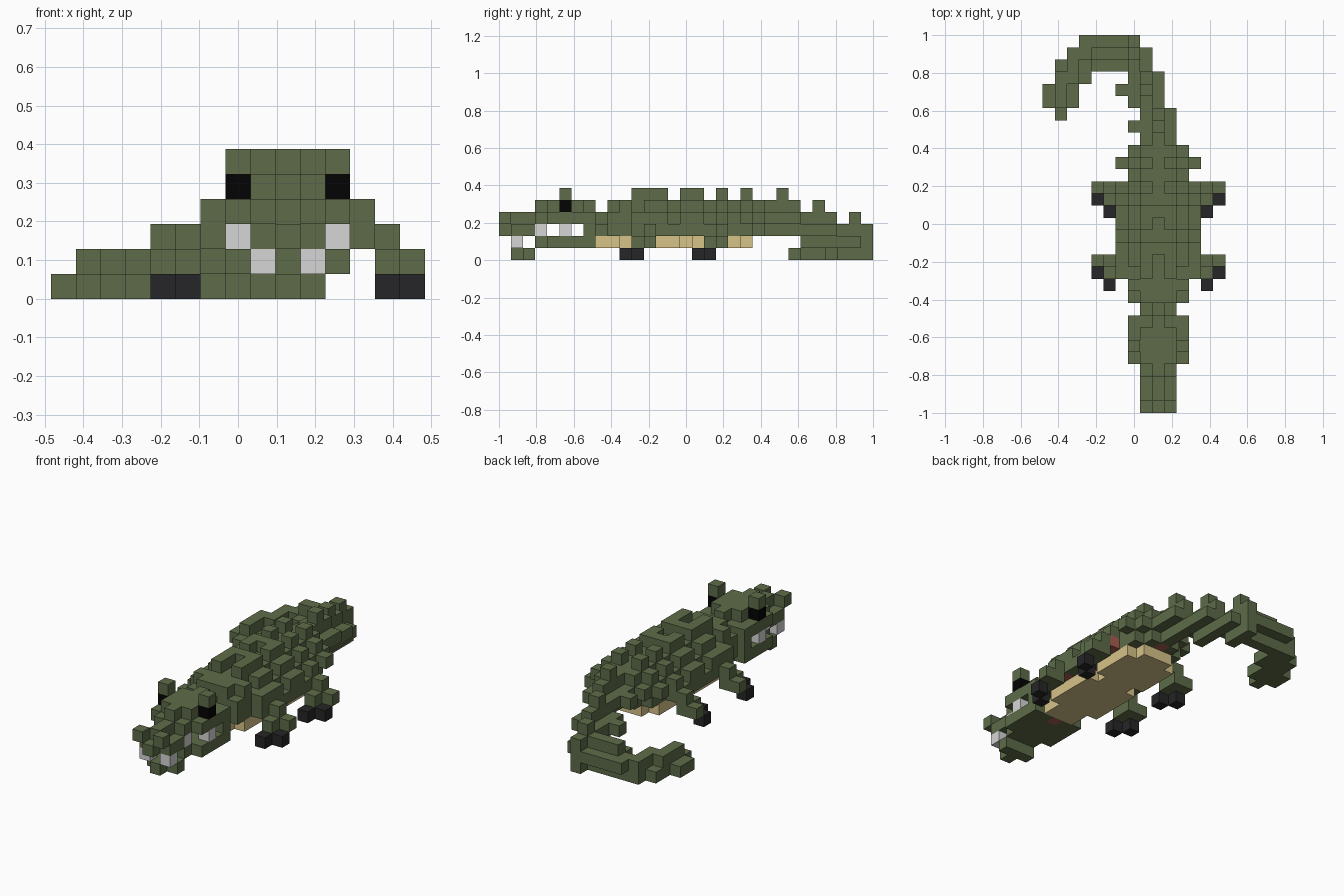
import bpy, bmesh

if "Cube" in bpy.data.objects:
    bpy.data.objects.remove(bpy.data.objects["Cube"], do_unlink=True)

U = 2 / 31      # block size
MID = 9         # block column of the body's centre line


def material(name, rgb):
    m = bpy.data.materials.new(name)
    m.use_nodes = True
    col = (*rgb, 1)
    m.diffuse_color = col
    bsdf = m.node_tree.nodes["Principled BSDF"]
    bsdf.inputs["Base Color"].default_value = col
    bsdf.inputs["Roughness"].default_value = 0.9
    return m


MATS = {
    "green": material("scale_green", (0.110, 0.148, 0.066)),
    "tan": material("belly_tan", (0.68, 0.54, 0.245)),
    "white": material("tooth_grey", (0.67, 0.67, 0.67)),
    "claw": material("claw_charcoal", (0.019, 0.019, 0.021)),
    "eye": material("eye_black", (0.001, 0.001, 0.001)),
    "red": material("flesh_red", (0.38, 0.11, 0.08)),
}

cells = {}      # (column, row, layer) -> (part, colour)


def block(part, colour, i, j, k):
    """Fill inclusive ranges of blocks; each range is a number or a pair."""
    spans = [(r, r) if isinstance(r, int) else r for r in (i, j, k)]
    for a in range(spans[0][0], spans[0][1] + 1):
        for b in range(spans[1][0], spans[1][1] + 1):
            for c in range(spans[2][0], spans[2][1] + 1):
                cells[a, b, c] = (part, colour)


def wide(part, colour, half, j, k):
    """Fill across the centre line."""
    block(part, colour, (MID - half, MID + half), j, k)


def pair(part, colour, off, j, k):
    """Fill one column on each side of the centre line."""
    for s in (-1, 1):
        block(part, colour, MID + s * off, j, k)


# Upper jaw with nostrils, and skull
wide("upper_jaw", "green", 0, 0, 2)
wide("upper_jaw", "green", 1, (1, 2), 2)
wide("upper_jaw", "green", 0, (1, 2), 3)
pair("nostrils", "green", 1, 0, 3)
wide("skull", "green", 1, 3, 3)
wide("skull", "green", 2, (4, 7), 3)
wide("skull", "green", 0, (3, 7), 4)
wide("skull", "green", 1, (4, 6), 4)
wide("skull", "green", 2, 7, 2)
pair("eyes", "eye", 2, 5, 4)
pair("brows", "green", 2, 5, 5)

# Lower jaw, throat and teeth
wide("lower_jaw", "green", 0, 1, 0)
wide("lower_jaw", "green", 1, 2, 0)
wide("lower_jaw", "green", 1, 3, 1)
wide("lower_jaw", "green", 2, (4, 7), 1)
block("throat", "red", MID, 7, 1)
pair("teeth", "white", 1, 1, 1)
pair("teeth", "white", 1, 3, 2)
pair("teeth", "white", 2, 5, 2)

# Neck and trunk
wide("trunk", "green", 1, 8, 2)
wide("trunk", "green", 0, 8, 3)
wide("trunk", "green", 2, (9, 10), (2, 3))
wide("trunk", "green", 3, (11, 18), 2)
wide("trunk", "green", 2, (11, 20), (2, 3))
wide("trunk", "green", 2, 21, 3)
wide("trunk", "green", 1, 21, 2)
wide("trunk", "green", 1, (9, 21), 4)
wide("trunk", "red", 0, 21, 2)

# Scutes along the flanks, shoulders and back ridge
for j in (11, 12, 13, 15, 16, 18, 20):
    pair("flank_scutes", "green", 3, j, 3)
for j in (10, 12, 13, 15, 16, 18, 20):
    pair("shoulder_scutes", "green", 2, j, 4)
for j in (11, 12, 13, 15, 16, 18, 20):
    pair("ridge_scutes", "green", 1, j, 5)
block("ridge_scutes", "green", MID, 13, 5)
block("ridge_scutes", "green", MID, 16, 5)

# Belly plate with notched edges
wide("belly", "tan", 1, (8, 20), 1)
wide("belly", "tan", 2, (10, 14), 1)
wide("belly", "tan", 2, (16, 19), 1)

# Legs with claws, front and rear
for name, j in (("front", 12), ("rear", 18)):
    pair(name + "_legs", "green", 4, j, (1, 2))
    pair(name + "_legs", "green", 4, j - 1, 1)
    pair(name + "_legs", "green", 5, j, 1)
    pair(name + "_claws", "claw", 5, j - 1, 0)
    pair(name + "_claws", "claw", 4, j - 2, 0)
pair("front_hips", "red", 3, 12, 2)
block("rear_hip", "red", MID + 3, 18, 2)

# Tail with a cross-shaped section, curling down to the ground
for i, j, k in (
    ((8, 10), (22, 24), 3), (9, (22, 24), (2, 4)),      # root
    ((7, 9), (25, 27), 2), (8, (25, 27), (1, 3)),       # middle
    ((6, 8), (28, 29), 1), (7, (28, 30), (0, 2)),       # bend
    ((3, 6), 30, 1), ((4, 6), 28, 1),                   # sideways run
    ((4, 6), 29, (0, 2)),
    ((2, 3), 29, 0), (3, 29, 1),                        # hook
    ((1, 3), (27, 28), 0), (2, (27, 29), 1),
    ((0, 2), (25, 26), 0), (1, (25, 27), 1),            # tip
    (1, 24, 0),
):
    block("tail", "green", i, j, k)

# Tail spikes, drifting sideways with the curl
for n in range(3):
    block("tail_spikes", "green", 9 - n, 23 + 3 * n, 5 - n)
block("tail_spikes", "green", 7, 23, 3)
block("tail_spikes", "green", 6, 26, 2)

# Outward directions and the two axes spanning each face
SIDES = [((1, 0, 0), (0, 1, 0), (0, 0, 1)), ((-1, 0, 0), (0, 0, 1), (0, 1, 0)),
         ((0, 1, 0), (0, 0, 1), (1, 0, 0)), ((0, -1, 0), (1, 0, 0), (0, 0, 1)),
         ((0, 0, 1), (1, 0, 0), (0, 1, 0)), ((0, 0, -1), (0, 1, 0), (1, 0, 0))]


def build(part):
    """Make one object from the exposed block faces of a part."""
    colours = sorted({c for p, c in cells.values() if p == part})
    bm = bmesh.new()
    for pos, (p, colour) in cells.items():
        if p != part:
            continue
        for n, a, b in SIDES:
            if tuple(pos[q] + n[q] for q in range(3)) in cells:
                continue
            corners = []
            for s, t in ((-1, -1), (1, -1), (1, 1), (-1, 1)):
                g = [pos[q] + 0.5 + (n[q] + s * a[q] + t * b[q]) / 2 for q in range(3)]
                corners.append(bm.verts.new(((g[0] - 7.5) * U, (g[1] - 15.5) * U, g[2] * U)))
            bm.faces.new(corners).material_index = colours.index(colour)
    bmesh.ops.remove_doubles(bm, verts=bm.verts, dist=0.001)
    mesh = bpy.data.meshes.new(part)
    bm.to_mesh(mesh)
    bm.free()
    for c in colours:
        mesh.materials.append(MATS[c])
    bpy.context.collection.objects.link(bpy.data.objects.new(part, mesh))


for part in sorted({p for p, c in cells.values()}):
    build(part)
